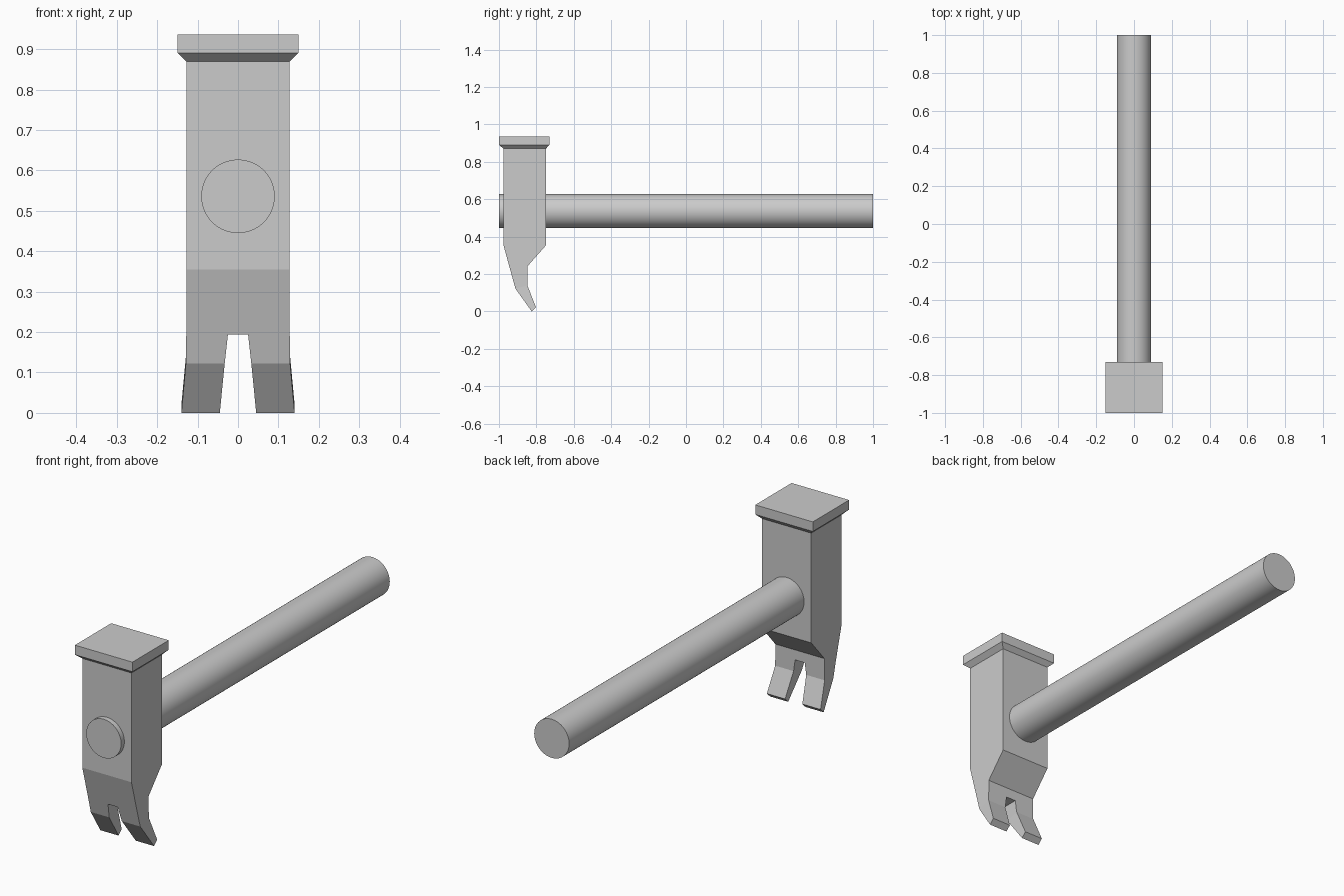
import bpy, bmesh, math

if "Cube" in bpy.data.objects:
    bpy.data.objects.remove(bpy.data.objects["Cube"])

# Hammer head: stacked rows (front y, front z, back y, back z, half slot, half width)
rows = [
    (-1.000, 0.936, -0.730, 0.936, 0.025, 0.150),   # striking face
    (-1.000, 0.891, -0.730, 0.891, 0.025, 0.150),
    (-0.976, 0.870, -0.749, 0.870, 0.025, 0.128),   # chamfer into the neck
    (-0.976, 0.355, -0.749, 0.353, 0.025, 0.128),
    (-0.945, 0.241, -0.848, 0.241, 0.025, 0.128),
    (-0.932, 0.194, -0.848, 0.194, 0.025, 0.128),   # top of the slot
    (-0.912, 0.122, -0.848, 0.139, 0.033, 0.129),
    (-0.825, 0.000, -0.802, 0.022, 0.045, 0.140),   # claw tips
]
SLOT = 5

bm = bmesh.new()
grid = []
for yf, zf, yb, zb, i, o in rows:
    xs = (-o, -i, i, o)
    grid.append(([bm.verts.new((x, yf, zf)) for x in xs],
                 [bm.verts.new((x, yb, zb)) for x in xs]))


def cap(row, cols):
    f, b = grid[row]
    for c in cols:
        bm.faces.new((f[c], f[c + 1], b[c + 1], b[c]))


for r in range(len(rows) - 1):
    (f0, b0), (f1, b1) = grid[r], grid[r + 1]
    split = r >= SLOT
    for c in ((0, 2) if split else (0, 1, 2)):
        for s0, s1 in ((f0, f1), (b0, b1)):
            bm.faces.new((s0[c], s0[c + 1], s1[c + 1], s1[c]))
    # outer sides, plus the slot walls between the claws
    for c in ((0, 1, 2, 3) if split else (0, 3)):
        bm.faces.new((f0[c], b0[c], b1[c], f1[c]))
cap(0, (0, 1, 2))
cap(SLOT, (1,))
cap(len(rows) - 1, (0, 2))
bmesh.ops.recalc_face_normals(bm, faces=bm.faces[:])
bmesh.ops.dissolve_limit(bm, angle_limit=math.radians(0.5),
                         verts=bm.verts[:], edges=bm.edges[:])
mesh = bpy.data.meshes.new("hammer_head")
bm.to_mesh(mesh)
bm.free()
bpy.context.collection.objects.link(bpy.data.objects.new("hammer_head", mesh))

# Round handle passing through the head
bpy.ops.mesh.primitive_cylinder_add(vertices=64, radius=0.091, depth=2,
                                    location=(0, 0, 0.536),
                                    rotation=(math.pi / 2, 0, 0))
bpy.context.object.name = "handle"
bpy.ops.object.shade_smooth_by_angle(angle=math.radians(30))
